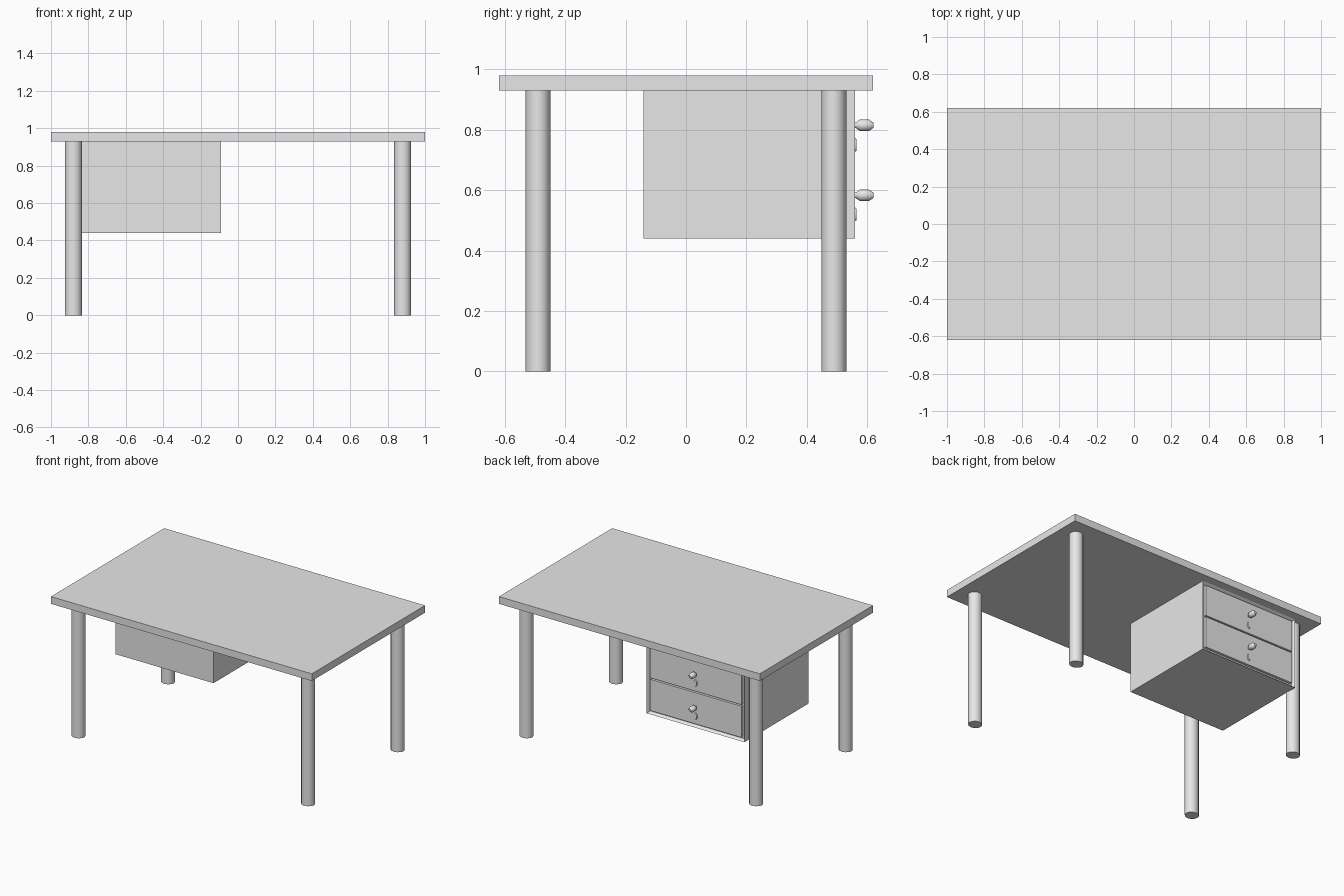
import bpy, bmesh, math
from mathutils import Matrix

if "Cube" in bpy.data.objects:
    bpy.data.objects.remove(bpy.data.objects["Cube"], do_unlink=True)

grey = bpy.data.materials.new("light grey")
grey.use_nodes = True
COLOUR = (0.8, 0.8, 0.8, 1.0)
grey.diffuse_color = COLOUR
grey.node_tree.nodes["Principled BSDF"].inputs["Base Color"].default_value = COLOUR


def finish(name, bm, smooth=False):
    bmesh.ops.recalc_face_normals(bm, faces=bm.faces)
    mesh = bpy.data.meshes.new(name)
    bm.to_mesh(mesh)
    bm.free()
    mesh.materials.append(grey)
    obj = bpy.data.objects.new(name, mesh)
    bpy.context.collection.objects.link(obj)
    if smooth:
        bpy.ops.object.select_all(action='DESELECT')
        obj.select_set(True)
        bpy.context.view_layer.objects.active = obj
        bpy.ops.object.shade_smooth_by_angle(angle=math.radians(50))
    return obj


def cuboid(bm, x, y, z):
    """Add a box from (min, max) ranges."""
    centre = [(a + b) / 2 for a, b in (x, y, z)]
    size = [b - a for a, b in (x, y, z)]
    m = Matrix.Translation(centre) @ Matrix.Diagonal((*size, 1))
    return bmesh.ops.create_cube(bm, size=1, matrix=m)


def box(name, x, y, z):
    bm = bmesh.new()
    cuboid(bm, x, y, z)
    return finish(name, bm)


def knob(name, x, z):
    """Turned knob, its axis along y."""
    profile = [(0.007, 0.555), (0.010, 0.563), (0.020, 0.576),
               (0.020, 0.606), (0.009, 0.621)]
    sides = 10
    bm = bmesh.new()
    rings = []
    for r, y in profile:
        rings.append([bm.verts.new((x + r * math.cos(k * math.tau / sides), y,
                                    z + r * math.sin(k * math.tau / sides)))
                      for k in range(sides)])
    for a, b in zip(rings, rings[1:]):
        for k in range(sides):
            j = (k + 1) % sides
            bm.faces.new((a[k], a[j], b[j], b[k]))
    bm.faces.new(rings[0])
    bm.faces.new(rings[-1])
    return finish(name, bm, smooth=True)


# Table top
box("table_top", (-1, 1), (-0.62, 0.62), (0.93, 0.98))

# Four round legs, slightly wider across x
for end, y in (("front", -0.49), ("back", 0.49)):
    for side, x in (("right", -0.88), ("left", 0.88)):
        bm = bmesh.new()
        m = Matrix.Translation((x, y, 0.465)) @ Matrix.Diagonal((0.046, 0.042, 0.93, 1))
        bmesh.ops.create_cone(bm, cap_ends=True, segments=12, radius1=1, radius2=1,
                              depth=1, matrix=m)
        finish(f"{end}_{side}_leg", bm, smooth=True)

# Drawer case: solid body with a rim framing the drawers at the back
X0, X1, Z0, Z1, RIM = -0.84, -0.09, 0.44, 0.93, 0.018
bm = bmesh.new()
body = cuboid(bm, (X0, X1), (-0.14, 0.56), (Z0, Z1))
bm.faces.ensure_lookup_table()
opening = max(bm.faces, key=lambda f: f.calc_center_median().y)
bmesh.ops.inset_region(bm, faces=[opening], thickness=RIM)
bmesh.ops.translate(bm, verts=opening.verts, vec=(0, -0.02, 0))
finish("drawer_case", bm)

# Two drawers, each with a knob and an oval lock plate below it
MID = (X0 + X1) / 2
for name, z0, z1, knob_z, lock_z in (("lower", 0.465, 0.682, 0.583, 0.52),
                                     ("upper", 0.692, 0.908, 0.815, 0.75)):
    box(f"{name}_drawer", (X0 + 0.025, X1 - 0.025), (0.53, 0.558), (z0, z1))
    knob(f"{name}_knob", MID, knob_z)
    bm = bmesh.new()
    m = (Matrix.Translation((MID, 0.56, lock_z)) @ Matrix.Diagonal((0.014, 1, 0.025, 1))
         @ Matrix.Rotation(math.radians(-90), 4, 'X'))
    bmesh.ops.create_cone(bm, cap_ends=True, segments=12, radius1=1, radius2=0.8,
                          depth=0.008, matrix=m)
    finish(f"{name}_lock_plate", bm, smooth=True)
